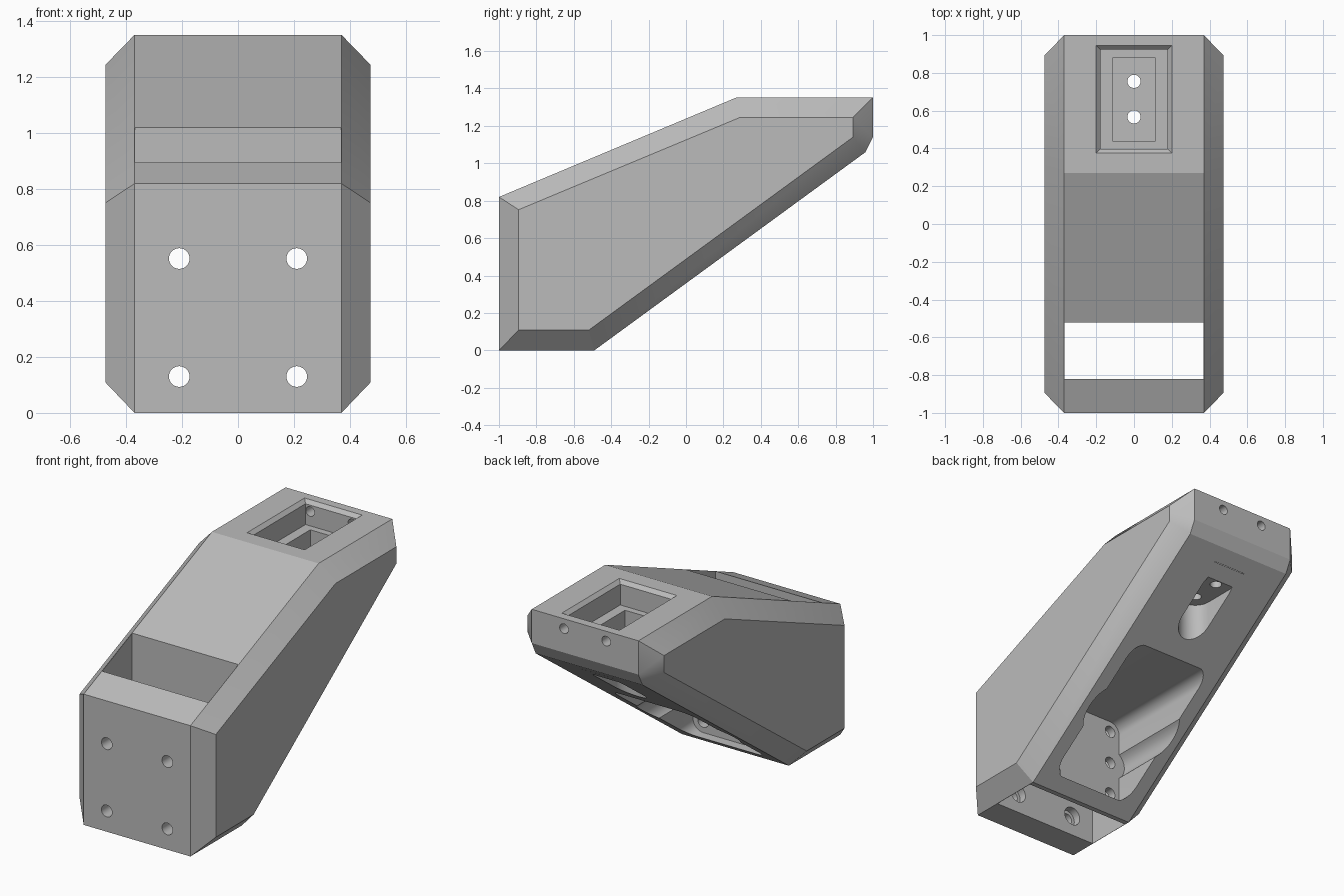
import bpy, bmesh, math
from mathutils import Vector

cube = bpy.data.objects.get("Cube")
if cube:
    bpy.data.objects.remove(cube, do_unlink=True)

grey = bpy.data.materials.new("plain grey")
grey.use_nodes = True
GREY = (0.5, 0.5, 0.5, 1)
grey.diffuse_color = GREY
grey.node_tree.nodes["Principled BSDF"].inputs["Base Color"].default_value = GREY


def make_object(name, bm):
    bmesh.ops.recalc_face_normals(bm, faces=bm.faces)
    mesh = bpy.data.meshes.new(name)
    bm.to_mesh(mesh)
    bm.free()
    mesh.materials.append(grey)
    obj = bpy.data.objects.new(name, mesh)
    bpy.context.scene.collection.objects.link(obj)
    return obj


def hull(name, points):
    """Convex solid around a set of points."""
    bm = bmesh.new()
    for p in points:
        bm.verts.new(p)
    bmesh.ops.convex_hull(bm, input=bm.verts)
    bmesh.ops.dissolve_limit(bm, angle_limit=math.radians(2),
                             verts=bm.verts, edges=bm.edges)
    return make_object(name, bm)


def rounded(cu, cv, hu, hv, r, steps=8):
    """Rounded rectangle; a circle when hu = hv = r."""
    pts = []
    corners = ((1, 1), (-1, 1), (-1, -1), (1, -1))
    for i, (su, sv) in enumerate(corners):
        for k in range(steps + 1):
            a = math.pi / 2 * (i + k / steps)
            p = Vector((cu + su * (hu - r) + r * math.cos(a),
                        cv + sv * (hv - r) + r * math.sin(a)))
            if all((p - q).length > 1e-5 for q in pts):
                pts.append(p)
    return pts


def cut(points):
    """Subtract a convex solid from the body."""
    cutter = hull("cutter", points)
    cutter.hide_render = True
    mod = body.modifiers.new("cut", "BOOLEAN")
    mod.operation = "DIFFERENCE"
    mod.solver = "EXACT"
    mod.object = cutter
    bpy.context.view_layer.objects.active = body
    bpy.ops.object.modifier_apply(modifier=mod.name)
    bpy.data.objects.remove(cutter, do_unlink=True)


def cut_box(x, y0, y1, z0, z1):
    cut([(sx, y, z) for sx in (-x, x) for y in (y0, y1) for z in (z0, z1)])


def cut_along_y(profile, y0, y1):
    cut([(u, y, v) for y in (y0, y1) for u, v in profile])


def cut_along_z(profile, z0, z1):
    cut([(u, v, z) for z in (z0, z1) for u, v in profile])


# Wedge body: full profile at the middle, smaller profile at the chamfered sides
full = [(-1, 0), (-0.49, 0), (0.96, 1.06), (1, 1.14),
        (1, 1.352), (0.27, 1.352), (-1, 0.82)]
side = [(-0.895, 0.108), (-0.52, 0.108), (0.893, 1.14),
        (0.893, 1.246), (0.29, 1.246), (-0.895, 0.752)]
body = hull("mount_body", [(s * x, y, z) for s in (-1, 1)
                           for x, prof in ((0.37, full), (0.473, side))
                           for y, z in prof])

# Open slot behind the front plate
cut_box(0.368, -0.82, -0.522, -0.2, 1.5)

# Large pocket in the sloped underside, with side grooves
cut_along_y(rounded(0, 0.34, 0.28, 0.28, 0.07), -0.47, 0.6)
for s in (-1, 1):
    cut_along_y(rounded(s * 0.22, 0.34, 0.1, 0.1, 0.1), -0.47, 0.3)
    cut_along_y(rounded(s * 0.21, 0.34, 0.037, 0.037, 0.037), -0.6, -0.4)

    # Bolt holes through the front plate and inner wall, counterbored inside
    for z in (0.13, 0.552):
        cut_along_y(rounded(s * 0.21, z, 0.037, 0.037, 0.037), -1.1, -0.4)
        cut_along_y(rounded(s * 0.21, z, 0.058, 0.058, 0.058), -0.87, -0.75)

# Top pocket: chamfered rim, ledge, inner recess
cut([(sx * (0.178 + e), 0.66 + sy * (0.263 + e), 1.33 + e)
     for e in (0, 0.04) for sx in (-1, 1) for sy in (-1, 1)])
cut_box(0.178, 0.397, 0.923, 1.2, 1.4)
cut_box(0.115, 0.44, 0.88, 1.0, 1.25)

# Access slot from below and the two bolt holes above it
cut_along_z(rounded(0, 0.66, 0.1, 0.195, 0.1), 0.5, 0.94)
for y in (0.567, 0.755):
    cut_along_z(rounded(0, y, 0.035, 0.035, 0.035), 0.9, 1.05)

# Rear screw holes into the top pocket
for s in (-1, 1):
    cut_along_y(rounded(s * 0.146, 1.29, 0.03, 0.03, 0.03), 0.88, 1.1)

# Crisp planes, smooth bores
bpy.ops.object.select_all(action="DESELECT")
body.select_set(True)
bpy.context.view_layer.objects.active = body
bpy.ops.object.shade_smooth_by_angle(angle=math.radians(20))
